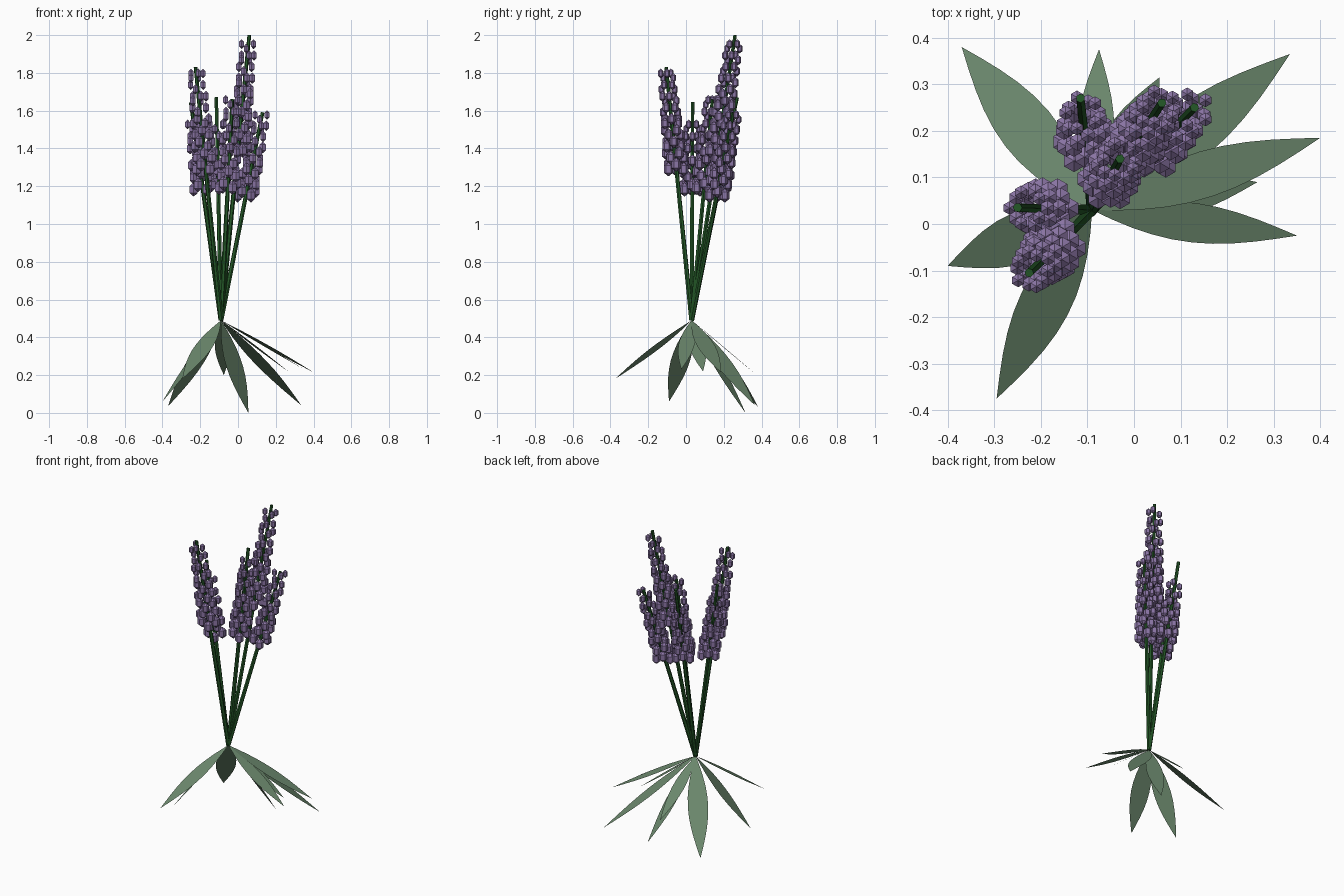
import bpy, bmesh, math
from mathutils import Vector, Matrix

cube = bpy.data.objects.get("Cube")
if cube:
    bpy.data.objects.remove(cube)


def material(name, rgb):
    m = bpy.data.materials.new(name)
    m.use_nodes = True
    m.diffuse_color = (*rgb, 1)
    m.node_tree.nodes["Principled BSDF"].inputs["Base Color"].default_value = (*rgb, 1)
    return m


PURPLE = material("lavender purple", (0.26, 0.18, 0.38))
STEM = material("stem green", (0.017, 0.095, 0.02))
LEAF = material("leaf green", (0.15, 0.25, 0.155))


def finish(bm, name, mat):
    me = bpy.data.meshes.new(name)
    bm.to_mesh(me)
    bm.free()
    me.materials.append(mat)
    ob = bpy.data.objects.new(name, me)
    bpy.context.collection.objects.link(ob)
    return ob


BASE = Vector((-0.09, 0.03, 0.49))


# Straight tapered stem from the base to its tip
def stem(name, tip):
    bm = bmesh.new()
    d = tip - BASE
    m = (Matrix.Translation((BASE + tip) / 2)
         @ d.to_track_quat('Z', 'Y').to_matrix().to_4x4())
    bmesh.ops.create_cone(bm, cap_ends=True, segments=6, radius1=0.013,
                          radius2=0.01, depth=d.length, matrix=m)
    finish(bm, name, STEM)


# Spike of upright six-sided buds in rings that shrink upwards
def flower(name, tip, top):
    bm = bmesh.new()
    low = BASE.z + 0.58 * (tip.z - BASE.z) + 0.035
    high = top - 0.025
    rows = round((high - low) / 0.06)
    for i in range(rows + 1):
        t = i / rows
        z = low + (high - low) * t
        c = BASE.lerp(tip, (z - BASE.z) / (tip.z - BASE.z))
        ring = 0.047 - 0.012 * t
        r = 0.028 - 0.011 * t
        h = 0.038 - 0.012 * t
        n = 6 if t < 0.6 else 5
        for k in range(n):
            a = math.tau * (k + 0.5 * (i % 2)) / n
            lift = 0.012 * (-1) ** k
            p = c + Vector((ring * math.cos(a), ring * math.sin(a), lift))
            m = Matrix.Translation(p) @ Matrix.Diagonal((r, r, h, 1))
            bmesh.ops.create_uvsphere(bm, u_segments=6, v_segments=3,
                                      radius=1, matrix=m)
    finish(bm, name, PURPLE)


# Thin pointed leaf, widest near the middle, flat across
def leaf(name, tip, width):
    bm = bmesh.new()
    d = tip - BASE
    side = d.cross(Vector((0, 0, 1))).normalized()
    steps = 10
    prev = None
    for i in range(steps + 1):
        t = i / steps
        c = BASE + d * t
        w = width / 2 * math.sin(math.pi * t ** 0.95)
        if i in (0, steps):
            row = [bm.verts.new(c)]
        else:
            row = [bm.verts.new(c - side * w), bm.verts.new(c + side * w)]
        if prev:
            bm.faces.new(prev + row[::-1])
        prev = row
    bm.normal_update()
    for f in bm.faces:
        if f.normal.z < 0:
            f.normal_flip()
    finish(bm, name, LEAF)


# Stem tip x, y, z and the height where the buds end
flowers = [
    (0.06, 0.26, 2.0, 1.965),
    (-0.225, -0.105, 1.83, 1.81),
    (-0.115, 0.27, 1.67, 1.54),
    (0.13, 0.25, 1.59, 1.59),
    (-0.03, 0.14, 1.66, 1.67),
    (-0.25, 0.035, 1.645, 1.54),
]
for i, (x, y, z, top) in enumerate(flowers, 1):
    tip = Vector((x, y, z))
    stem(f"stem_{i}", tip)
    flower(f"flower_spike_{i}", tip, top)

# Leaf tip x, y, z and width
leaves = [
    (-0.37, 0.38, 0.035, 0.12),
    (0.335, 0.365, 0.04, 0.12),
    (0.40, 0.185, 0.215, 0.10),
    (0.265, 0.09, 0.22, 0.09),
    (0.35, -0.025, 0.23, 0.085),
    (-0.295, -0.375, 0.18, 0.11),
    (-0.40, -0.09, 0.06, 0.11),
    (-0.075, 0.375, 0.2, 0.08),
    (0.055, 0.315, 0.0, 0.10),
]
for i, (x, y, z, w) in enumerate(leaves, 1):
    leaf(f"leaf_{i}", Vector((x, y, z)), w)
